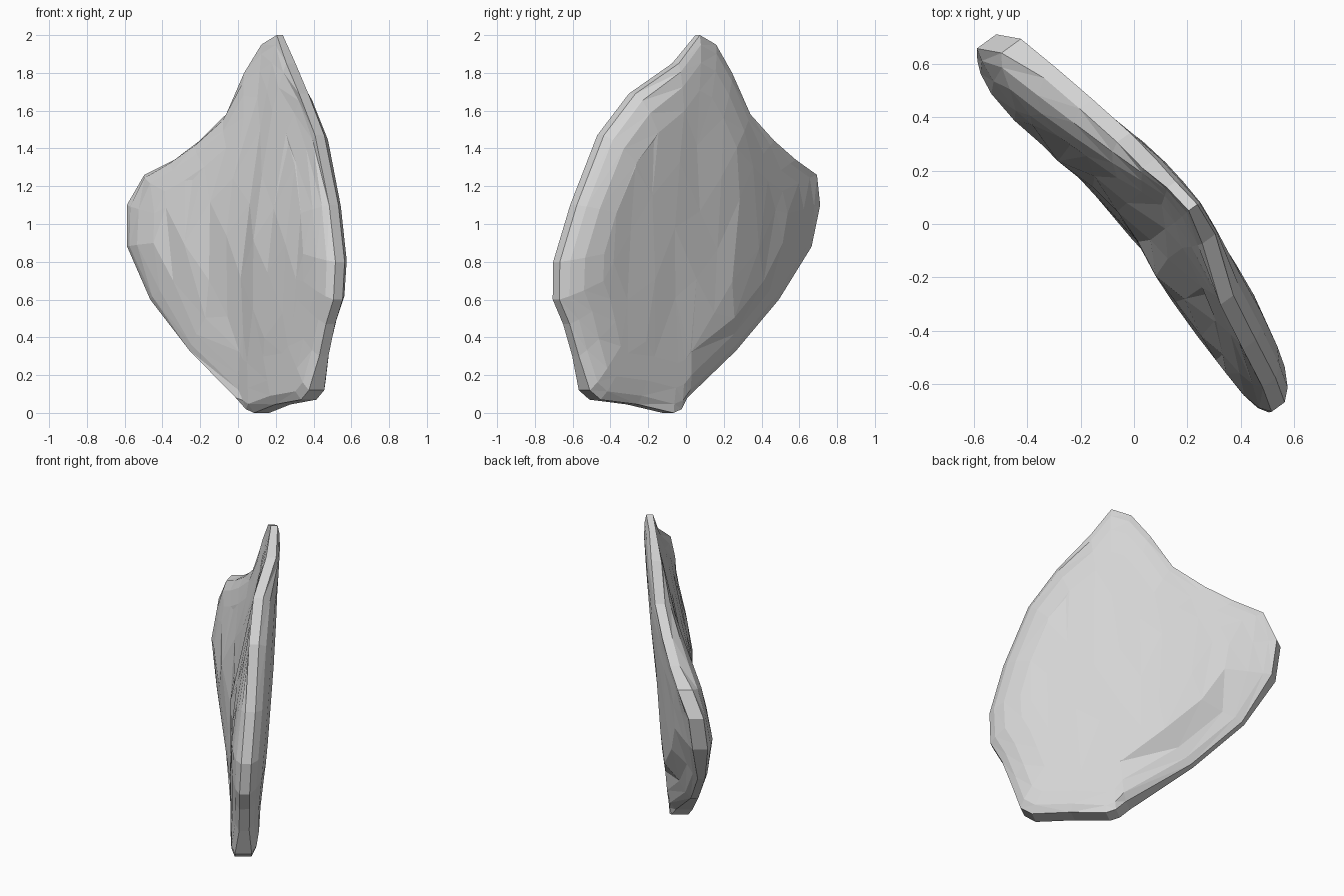
import bpy, bmesh, math, random
from mathutils import Vector
from mathutils.geometry import delaunay_2d_cdt

if "Cube" in bpy.data.objects:
    bpy.data.objects.remove(bpy.data.objects["Cube"])

random.seed(4)

# Slab axes: U runs along its width, N through its thickness (towards the back)
A = math.radians(36)
U = Vector((math.sin(A), -math.cos(A), 0))
N = Vector((math.cos(A), math.sin(A), 0))

# Rim outline: width position, height, depth of the rim middle
RIM = [
    (.08, 2.0, .215), (.21, 1.85, .2), (.435, 1.69, .12), (.62, 1.47, .09),
    (.78, 1.1, .066), (.872, .8, .04), (.868, .6, .03), (.80, .47, .03),
    (.74, .3, .03), (.68, .12, .02), (.61, .07, .02), (.37, .045, .025),
    (.15, 0, .045), (.09, .02, .035), (.035, .08, .01), (-.345, .33, -.045),
    (-.65, .6, -.08), (-.84, .88, -.07), (-.878, 1.1, -.045),
    (-.81, 1.26, .02), (-.64, 1.34, .085), (-.47, 1.44, .125),
    (-.285, 1.58, .165), (-.15, 1.8, .185), (-.037, 1.95, .20),
]
CENTRE = (.1, .95)
COUNT = len(RIM)
INNER = .72


def place(u, z, w):
    return U * u + N * w + Vector((0, 0, z))


def front_depth(u, z):
    """Broad front face, leaning back near the top and swelling at the left."""
    swell = min(.1, .225 * max(0, -u - .2))
    groove = .025 * max(0, 1 - abs(u - .02) / .2)
    return -.05 + .2 * max(0, z - .9) - swell + groove


def back_depth(u, z):
    """Nearly flat back face, curving forward at the left."""
    return .095 + .085 * z - .25 * max(0, -u - .2)


def ring(bm, scale, depth, blend, side):
    """Outline scaled about the centre; depth blends from rim to face."""
    out = []
    for u0, z0, w0 in RIM:
        half, b = (.036 if side < 0 else .024), blend
        if z0 < .2:                             # blunt foot
            half, b = .05, min(1, blend * 1.8)
        elif z0 > 1.9:                          # thin peak
            half = .02
        elif u0 < 0 and z0 < .7 and blend < 1:  # wide lower left chamfer
            half, b = .022, blend * .65
        elif u0 < -.7:                          # thick left end
            half = .045
        u = CENTRE[0] + (u0 - CENTRE[0]) * scale
        z = CENTRE[1] + (z0 - CENTRE[1]) * scale
        w = (w0 + side * half) * (1 - b) + depth(u, z) * b
        out.append(bm.verts.new(place(u, z, w)))
    return out


def fill(bm, loop, depth, jitter):
    """Fill a broad face with tall, staggered chipped facets."""
    flat = [Vector((CENTRE[0] + (u - CENTRE[0]) * INNER,
                    (CENTRE[1] + (z - CENTRE[1]) * INNER) * .35))
            for u, z, _ in RIM]
    for i in range(9):
        for j in range(4):
            u = -.5 + .14 * i + random.uniform(-.03, .03)
            z = .38 + .36 * j + .18 * (i % 2) + random.uniform(-.06, .06)
            flat.append(Vector((u, z * .35)))
    verts, _, faces, origin, _, _ = delaunay_2d_cdt(
        flat, [], [list(range(COUNT))[::-1]], 1, 1e-5)
    made = {}
    for face in faces:
        for k in face:
            if k in made:
                continue
            rim = [o for o in origin[k] if o < COUNT]
            if rim:
                made[k] = loop[rim[0]]
            else:
                u, z = verts[k].x, verts[k].y / .35
                w = depth(u, z) + random.uniform(-jitter, jitter)
                made[k] = bm.verts.new(place(u, z, w))
        bm.faces.new([made[k] for k in face])


bm = bmesh.new()
rings = [
    ring(bm, INNER, front_depth, 1, -1),
    ring(bm, .86, front_depth, .88, -1),
    ring(bm, .95, front_depth, .55, -1),
    ring(bm, 1, front_depth, 0, -1),
    ring(bm, 1, back_depth, 0, 1),
    ring(bm, .95, back_depth, .42, 1),
    ring(bm, .86, back_depth, .78, 1),
    ring(bm, INNER, back_depth, 1, 1),
]
for a, b in zip(rings, rings[1:]):
    for i in range(COUNT):
        j = (i + 1) % COUNT
        bm.faces.new((a[i], a[j], b[j], b[i]))

# Broad front and back faces
fill(bm, rings[0], front_depth, .007)
fill(bm, rings[-1], back_depth, .004)

bmesh.ops.triangulate(bm, faces=bm.faces[:])
bmesh.ops.recalc_face_normals(bm, faces=bm.faces[:])

mesh = bpy.data.meshes.new("rock_slab")
bm.to_mesh(mesh)
bm.free()
slab = bpy.data.objects.new("rock_slab", mesh)
bpy.context.collection.objects.link(slab)

stone = bpy.data.materials.new("stone_grey")
stone.diffuse_color = (.66, .66, .66, 1)
stone.use_nodes = True
stone.node_tree.nodes["Principled BSDF"].inputs["Base Color"].default_value = stone.diffuse_color
mesh.materials.append(stone)
